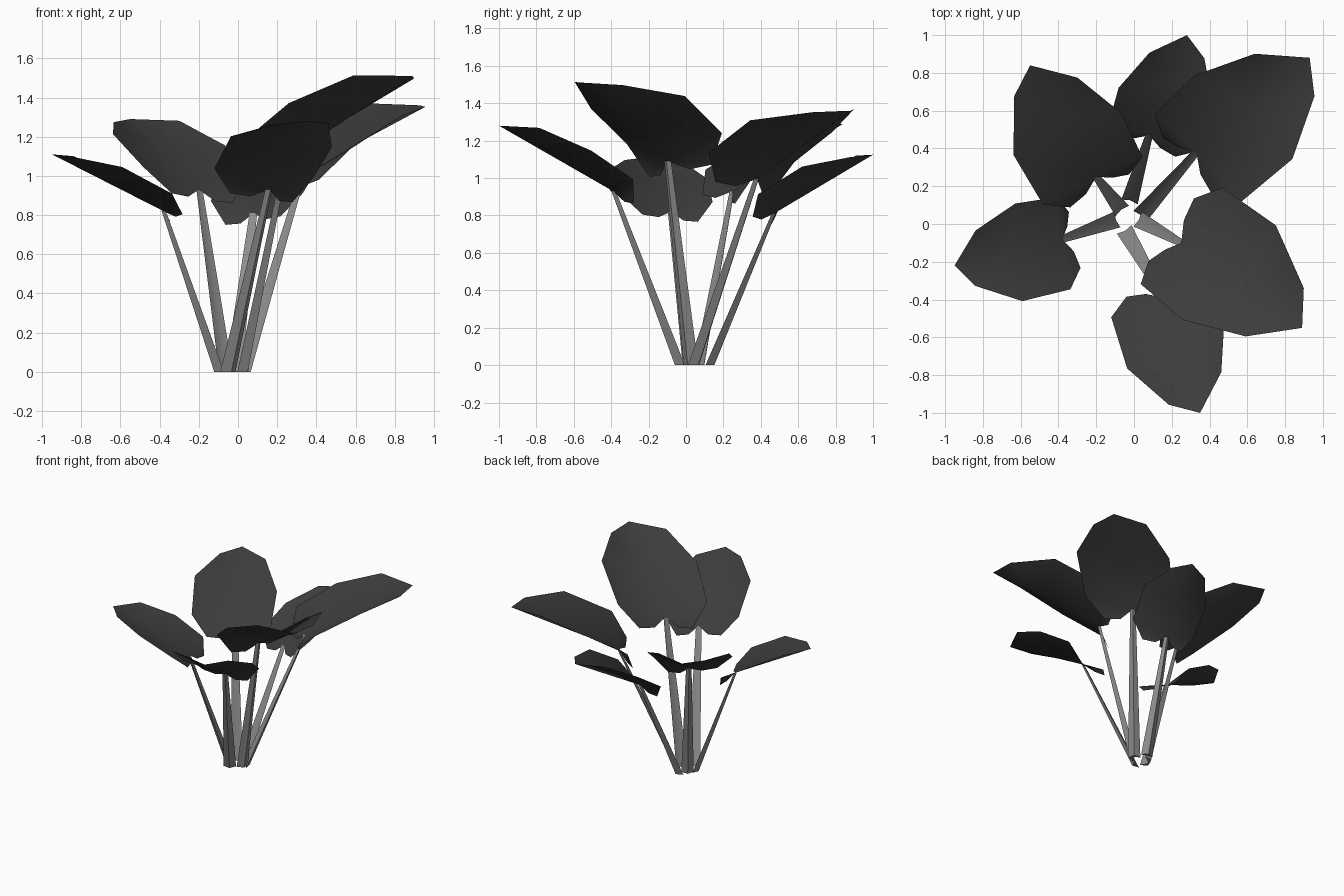
import bpy
import bmesh
from mathutils import Vector

if "Cube" in bpy.data.objects:
    bpy.data.objects.remove(bpy.data.objects["Cube"], do_unlink=True)


def make_material(name, grey):
    mat = bpy.data.materials.new(name)
    mat.use_nodes = True
    colour = (grey, grey, grey, 1)
    mat.diffuse_color = colour
    mat.node_tree.nodes["Principled BSDF"].inputs["Base Color"].default_value = colour
    return mat


LEAF_GREY = make_material("dark leaf grey", 0.045)
STEM_GREY = make_material("mid stem grey", 0.27)
UP = Vector((0, 0, 1))


def finish(bm, name, mat, angle):
    bmesh.ops.recalc_face_normals(bm, faces=bm.faces)
    mesh = bpy.data.meshes.new(name)
    bm.to_mesh(mesh)
    bm.free()
    mesh.materials.append(mat)
    obj = bpy.data.objects.new(name, mesh)
    bpy.context.collection.objects.link(obj)
    bpy.ops.object.select_all(action="DESELECT")
    obj.select_set(True)
    bpy.context.view_layer.objects.active = obj
    bpy.ops.object.shade_smooth_by_angle(angle=angle)
    return obj


# Half outlines of the cupped leaf: (along, across, lift), notch to shoulder
SHORT_HALF = [(-.08, .12, -.01), (-.09, .26, .02), (.09, .41, .12),
              (.54, .41, .13), (.88, .20, .04)]
LONG_HALF = [(-.09, .09, -.04), (-.13, .20, -.03), (0, .34, .10),
             (.39, .37, .125), (.785, .235, .10)]


def make_leaf(name, base, tip, short_side, cup):
    """Heart-shaped sheet; short_side is 1 for right of the axis, -1 for left."""
    axis = tip - base
    length = axis.length
    across = axis.cross(UP).normalized() * length * short_side
    normal = axis.cross(across).normalized() * length
    if normal.z < 0:
        normal = -normal
    bm = bmesh.new()

    def vert(u, v, w):
        return bm.verts.new(base + axis * u + across * v + normal * w * cup)

    notch, middle, point = [vert(u, 0, 0) for u in (0, .5, 1)]
    for half, side in ((SHORT_HALF, 1), (LONG_HALF, -1)):
        inner, rear, lobe, wide, shoulder = [vert(u, v * side, w) for u, v, w in half]
        for face in ((notch, inner, rear), (notch, rear, lobe),
                     (notch, lobe, wide, middle), (middle, wide, shoulder, point)):
            bm.faces.new(face)
    obj = finish(bm, name, LEAF_GREY, 1.0)
    # Keep the upper surface as the front of the sheet
    if sum(p.normal.z for p in obj.data.polygons) < 0:
        obj.data.flip_normals()


def make_stem(name, foot, top):
    """Tapered chevron channel with its ridge facing outward."""
    outward = Vector((top.x - foot.x, top.y - foot.y, 0)).normalized()
    side = outward.cross(UP)
    bm = bmesh.new()
    rings = []
    for centre, half in ((foot, .045), (top, .02)):
        rings.append([bm.verts.new(centre + side * half * s + outward * half * r)
                      for s, r in ((-1, -.3), (0, .5), (1, -.3), (0, -.1))])
    low, high = rings
    for i in range(4):
        j = (i + 1) % 4
        bm.faces.new((low[i], low[j], high[j], high[i]))
    bm.faces.new(low)
    bm.faces.new(high)
    finish(bm, name, STEM_GREY, 0.5)


# Each shoot: stem foot, stem top, leaf tip, side of the fuller shoulder, cupping
SHOOTS = {
    "back_left": ((.04, .05), (.33, .38, .995), (.93, .88, 1.36), 1, 1.15),
    "front_left": ((.03, .02), (.25, -.10, 1.09), (.89, -.55, 1.51), -1, 1.2),
    "front": ((-.045, -.04), (.16, -.39, .93), (.35, -1.0, 1.28), 1, 1),
    "right": ((-.10, .02), (-.38, -.08, .82), (-.95, -.22, 1.11), -1, .9),
    "back_right": ((-.07, .08), (-.20, .25, .93), (-.55, .84, 1.29), -1, 1),
    "back": ((-.02, .13), (.08, .47, .81), (.28, 1.0, 1.125), 1, 1.1),
}
for label, (foot, top, tip, short_side, cup) in SHOOTS.items():
    make_stem(label + "_stem", Vector((*foot, 0)), Vector(top))
    make_leaf(label + "_leaf", Vector(top), Vector(tip), short_side, cup)
